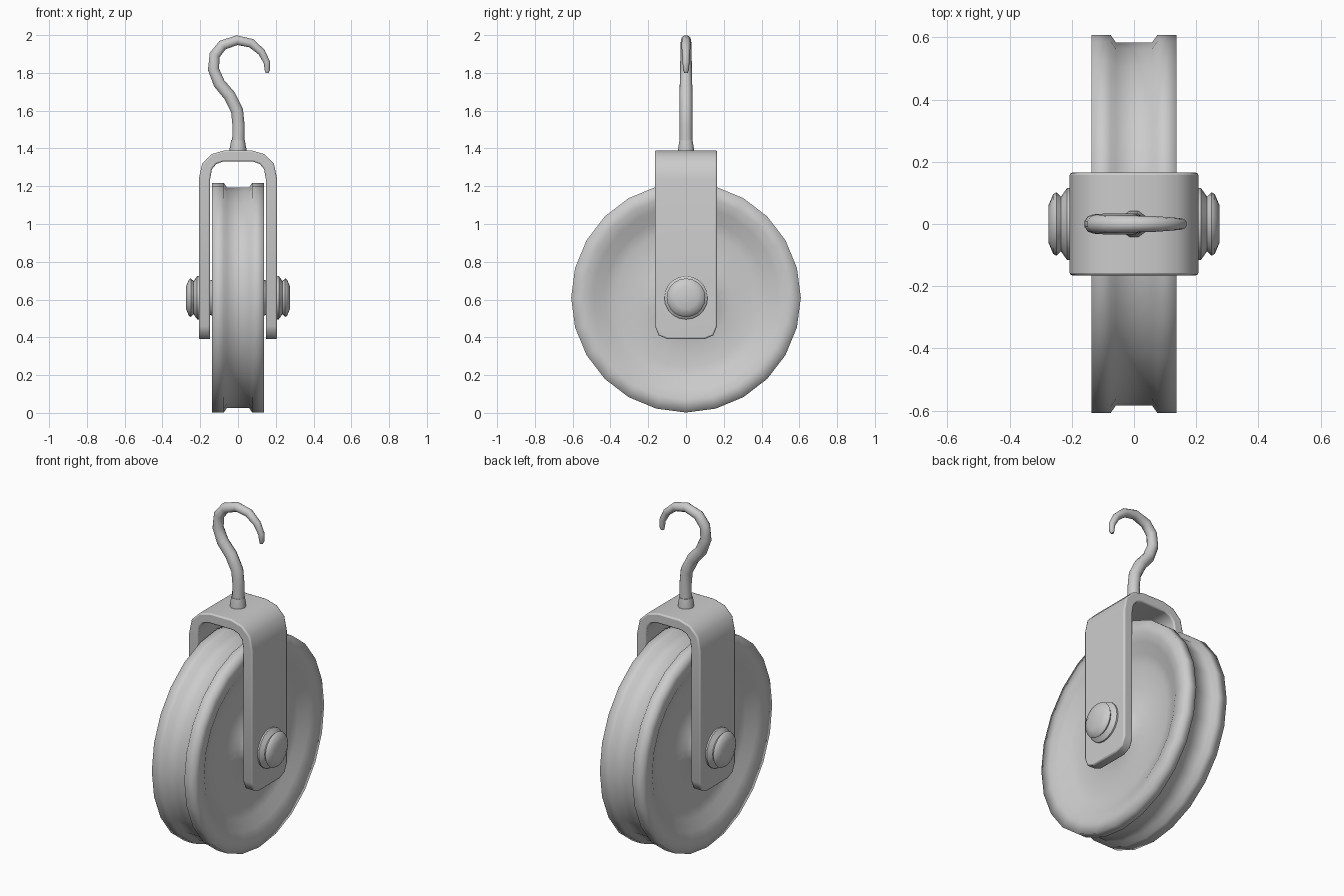
import bpy, bmesh
from math import cos, sin, pi, radians

if "Cube" in bpy.data.objects:
    bpy.data.objects.remove(bpy.data.objects["Cube"])

CZ = 0.61  # axle height


def finish(bm, name, angle=50, bevel=0.0):
    bmesh.ops.remove_doubles(bm, verts=bm.verts, dist=1e-5)
    bmesh.ops.recalc_face_normals(bm, faces=bm.faces)
    me = bpy.data.meshes.new(name)
    bm.to_mesh(me)
    bm.free()
    ob = bpy.data.objects.new(name, me)
    bpy.context.collection.objects.link(ob)
    smooth(ob, angle)
    if bevel:
        m = ob.modifiers.new("soft_edges", 'BEVEL')
        m.width, m.segments = bevel, 2
        m.limit_method, m.angle_limit = 'ANGLE', radians(55)
    return ob


def smooth(ob, angle):
    bpy.ops.object.select_all(action='DESELECT')
    bpy.context.view_layer.objects.active = ob
    ob.select_set(True)
    bpy.ops.object.shade_smooth_by_angle(angle=radians(angle))


def lathe_x(name, profile, n, angle=50):
    """Turn (x, radius) pairs around the axle."""
    bm = bmesh.new()
    rings = [[bm.verts.new((x, r * sin(2 * pi * i / n), CZ + r * cos(2 * pi * i / n)))
              for i in range(n)] for x, r in profile]
    for a, b in zip(rings, rings[1:]):
        for i in range(n):
            j = (i + 1) % n
            bm.faces.new((a[i], a[j], b[j], b[i]))
    bm.faces.new(rings[0])
    bm.faces.new(rings[-1])
    return finish(bm, name, angle)


# Wheel: shallow rope groove, flat rims, dished sides rising to the hub
half = [(0.058, 0.583), (0.075, 0.608), (0.137, 0.608), (0.137, 0.54), (0.122, 0.49),
        (0.09, 0.43), (0.076, 0.37), (0.08, 0.24), (0.10, 0.14), (0.137, 0.095), (0.15, 0.09)]
lathe_x("wheel", [(-x, r) for x, r in reversed(half)] + half, 24, 95)

# Axle with its washers and domed heads
pin = [(0.14, 0.09), (0.205, 0.09), (0.205, 0.115), (0.216, 0.115), (0.235, 0.088),
       (0.25, 0.102), (0.26, 0.096), (0.275, 0.06)]
lathe_x("axle", [(-x, r) for x, r in reversed(pin)] + pin, 20)

# Fork: U-shaped strap with clipped lower corners
outer = [(0.207, 0.39), (0.207, 1.24), (0.19, 1.32), (0.14, 1.37), (0.07, 1.39)]
inner = [(0.08, 1.33), (0.115, 1.318), (0.138, 1.29), (0.147, 1.24), (0.147, 0.39)]
mirror = lambda pts: [(-x, z) for x, z in reversed(pts)]
outline = outer + mirror(outer) + mirror(inner) + inner
bm = bmesh.new()
face = bm.faces.new([bm.verts.new((x, -0.165, z)) for x, z in outline])
ext = bmesh.ops.extrude_face_region(bm, geom=[face], use_keep_orig=True)
for v in ext["geom"]:
    if isinstance(v, bmesh.types.BMVert):
        v.co.y = 0.165
corners = [e for e in bm.edges
           if all(abs(v.co.z - 0.39) < 1e-4 for v in e.verts)
           and abs(e.verts[0].co.y - e.verts[1].co.y) < 1e-4
           and e.verts[0].co.x * e.verts[1].co.x > 0]
bmesh.ops.bevel(bm, geom=corners, offset=0.07, segments=2, profile=0.5, affect='EDGES')
finish(bm, "fork", 50, 0.008)


def tube(name, pts, depth, res):
    """Round rod through (x, z, radius) points in the y = 0 plane."""
    cu = bpy.data.curves.new(name, 'CURVE')
    cu.dimensions = '3D'
    cu.bevel_depth, cu.bevel_resolution, cu.use_fill_caps = depth, res, True
    sp = cu.splines.new('POLY')
    sp.points.add(len(pts) - 1)
    for p, (x, z, r) in zip(sp.points, pts):
        p.co, p.radius = (x, 0, z, 1), r / depth
    ob = bpy.data.objects.new(name, cu)
    bpy.context.collection.objects.link(ob)
    bpy.ops.object.select_all(action='DESELECT')
    bpy.context.view_layer.objects.active = ob
    ob.select_set(True)
    bpy.ops.object.convert(target='MESH')
    smooth(bpy.context.view_layer.objects.active, 60)


# Hook, tapering to its tip, and the collar at its foot
tube("hook", [(0, 1.36, .034), (0.003, 1.52, .034), (-0.005, 1.60, .034), (-0.045, 1.68, .034),
              (-0.10, 1.745, .033), (-0.13, 1.82, .031), (-0.123, 1.895, .03), (-0.082, 1.947, .029),
              (-0.005, 1.973, .027), (0.07, 1.957, .025), (0.125, 1.91, .021), (0.153, 1.855, .018),
              (0.155, 1.815, .015), (0.152, 1.80, .009)], 0.034, 3)
tube("hook_collar", [(0, 1.37, .044), (0, 1.40, .044), (0, 1.445, .036)], 0.044, 3)
